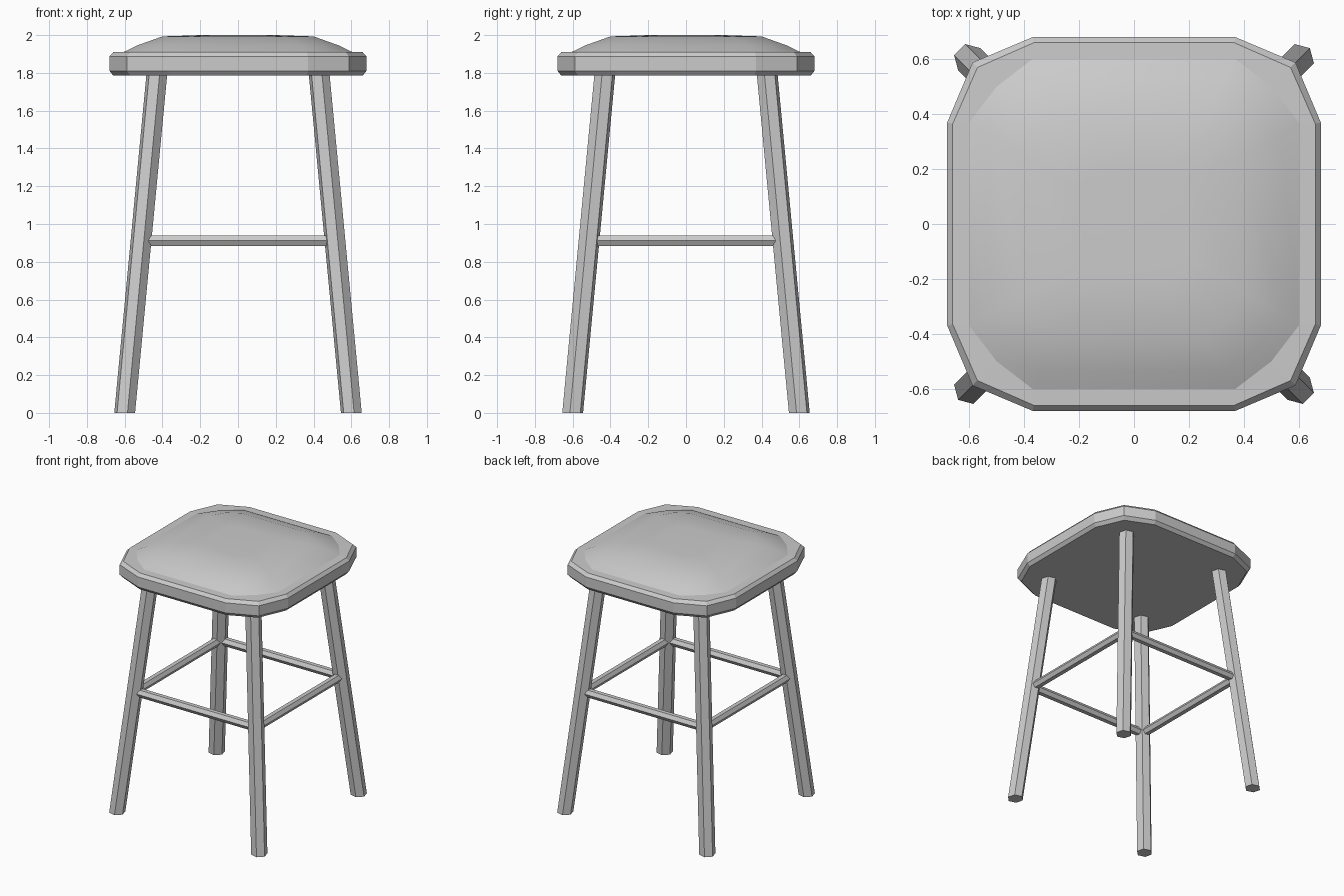
import bpy, bmesh, math
from mathutils import Vector

if "Cube" in bpy.data.objects:
    bpy.data.objects.remove(bpy.data.objects["Cube"])


def make_object(name, rings, cap_start=True, cap_end=True, smooth=False):
    """Loft a closed skin through a list of equal-length point rings."""
    bm = bmesh.new()
    loops = [[bm.verts.new(p) for p in ring] for ring in rings]
    n = len(loops[0])
    for a, b in zip(loops, loops[1:]):
        for i in range(n):
            j = (i + 1) % n
            bm.faces.new((a[i], a[j], b[j], b[i]))
    if cap_start:
        bm.faces.new(loops[0][::-1])
    if cap_end:
        bm.faces.new(loops[-1])
    for f in bm.faces:
        f.smooth = smooth
    bm.normal_update()
    mesh = bpy.data.meshes.new(name)
    bm.to_mesh(mesh)
    bm.free()
    obj = bpy.data.objects.new(name, mesh)
    bpy.context.collection.objects.link(obj)
    return obj


def seat_ring(half, side, corner, z):
    """Rounded square of 12 points, counter-clockwise."""
    quarter = [(half, side), (corner, corner), (side, half)]
    pts = []
    for k in range(4):
        for x, y in quarter:
            for _ in range(k):
                x, y = -y, x
            pts.append((x, y, z))
    return pts


# Seat board with bevelled rim
make_object("seat", [
    seat_ring(0.66, 0.365, 0.57, 1.785),
    seat_ring(0.68, 0.37, 0.588, 1.81),
    seat_ring(0.68, 0.37, 0.588, 1.887),
    seat_ring(0.66, 0.365, 0.57, 1.91),
    seat_ring(0.60, 0.37, 0.50, 1.912),
], cap_end=False)

# Domed cushion
make_object("seat_cushion", [
    seat_ring(0.60, 0.37, 0.50, 1.912),
    seat_ring(0.535, 0.33, 0.45, 1.945),
    seat_ring(0.40, 0.25, 0.345, 1.993),
    seat_ring(0.20, 0.125, 0.17, 2.0),
], cap_start=False, smooth=True)


def leg_ring(cx, cy, z, r=0.057):
    angles = [math.radians(45 + 60 * k) for k in range(6)]
    return [(cx + r * math.cos(a), cy + r * math.sin(a), z) for a in angles]


# Splayed six-sided legs
for sx, side in ((-1, "left"), (1, "right")):
    for sy, end in ((-1, "front"), (1, "back")):
        make_object(f"{end}_{side}_leg", [
            leg_ring(sx * 0.60, sy * 0.60, 0.0),
            leg_ring(sx * 0.43, sy * 0.43, 1.79),
        ])


def stretcher(name, start, end, r=0.032):
    a, b = Vector(start), Vector(end)
    along = (b - a).normalized()
    up = Vector((0, 0, 1))
    out = up.cross(along)
    offsets = [out * r * math.cos(k * math.pi / 3) * -1
               + up * r * math.sin(k * math.pi / 3) for k in range(6)]
    offsets.reverse()
    make_object(name, [[p + o for o in offsets] for p in (a, b)])


# Six-sided stretchers between the legs
d, h = 0.513, 0.912
stretcher("front_stretcher", (-d, -d, h), (d, -d, h))
stretcher("right_stretcher", (d, -d, h), (d, d, h))
stretcher("back_stretcher", (d, d, h), (-d, d, h))
stretcher("left_stretcher", (-d, d, h), (-d, -d, h))

# Make every closed part face outwards
for obj in bpy.context.collection.objects:
    if "seat" in obj.name:
        continue
    bm = bmesh.new()
    bm.from_mesh(obj.data)
    bmesh.ops.recalc_face_normals(bm, faces=bm.faces)
    bm.to_mesh(obj.data)
    bm.free()
